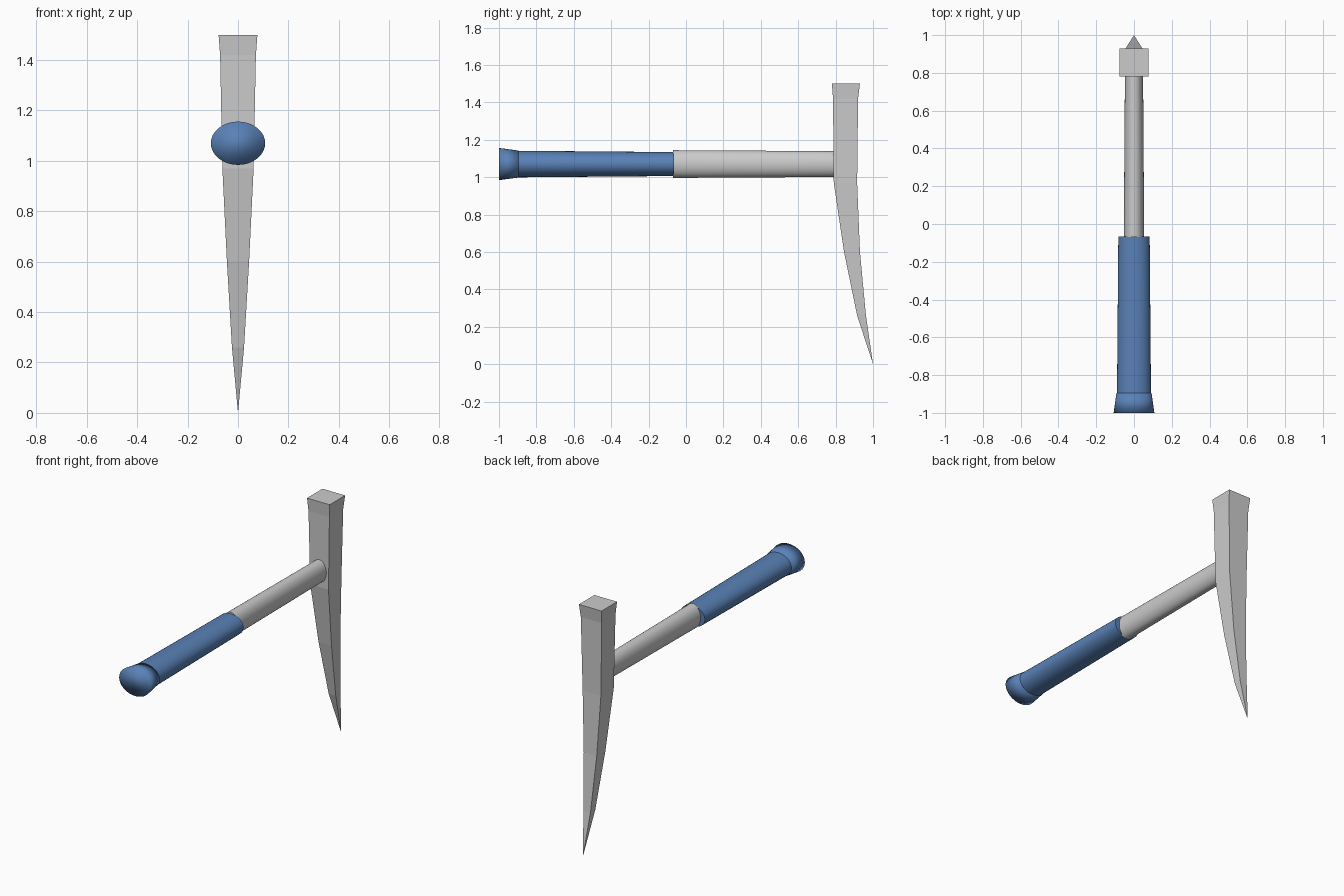
import bpy
import bmesh
import math

if "Cube" in bpy.data.objects:
    bpy.data.objects.remove(bpy.data.objects["Cube"])


def loft(name, rings, smooth=False, material=None):
    """Skin a list of equal-length rings; a one-point ring closes to a tip."""
    bm = bmesh.new()
    loops = [[bm.verts.new(p) for p in ring] for ring in rings]
    for a, b in zip(loops, loops[1:]):
        n = len(a)
        for i in range(n):
            j = (i + 1) % n
            if len(b) == 1:
                bm.faces.new((a[i], a[j], b[0]))
            else:
                bm.faces.new((a[i], a[j], b[j], b[i]))
    for end in (loops[0], loops[-1]):
        if len(end) > 1:
            bm.faces.new(end)
    bmesh.ops.recalc_face_normals(bm, faces=bm.faces)
    for f in bm.faces:
        f.smooth = smooth
    mesh = bpy.data.meshes.new(name)
    bm.to_mesh(mesh)
    bm.free()
    obj = bpy.data.objects.new(name, mesh)
    bpy.context.collection.objects.link(obj)
    if material:
        mesh.materials.append(material)
    return obj


def oval(y, rx, rz, z=1.07, n=32):
    return [(rx * math.cos(2 * math.pi * i / n), y, z + rz * math.sin(2 * math.pi * i / n))
            for i in range(n)]


def rect(z, y0, y1, hx):
    return [(-hx, y0, z), (hx, y0, z), (hx, y1, z), (-hx, y1, z)]


def sharpen(obj):
    bpy.ops.object.select_all(action='DESELECT')
    obj.select_set(True)
    bpy.context.view_layer.objects.active = obj
    bpy.ops.object.shade_smooth_by_angle(angle=math.radians(40))


blue = bpy.data.materials.new("blue_grip")
blue.diffuse_color = (0.10, 0.22, 0.47, 1)
blue.use_nodes = True
blue.node_tree.nodes["Principled BSDF"].inputs["Base Color"].default_value = blue.diffuse_color

# Flat-faced head: square poll above, curved pick below
loft("pick_head", [
    rect(1.50, 0.78, 0.93, 0.077),
    rect(1.42, 0.786, 0.92, 0.071),
    rect(0.97, 0.79, 0.915, 0.062),
    rect(0.60, 0.845, 0.93, 0.044),
    rect(0.26, 0.915, 0.962, 0.024),
    [(0, 1.0, 0)],
])

# Oval metal shaft
sharpen(loft("shaft", [oval(-0.07, 0.054, 0.074), oval(0.80, 0.048, 0.069)], True))

# Wider grip sleeve
sharpen(loft("grip", [oval(-0.90, 0.09, 0.071), oval(-0.065, 0.083, 0.064)], True, blue))

# Flared end cap, smooth all over
loft("grip_end", [oval(-1.0, 0.108, 0.086), oval(-0.895, 0.093, 0.072)], True, blue)
